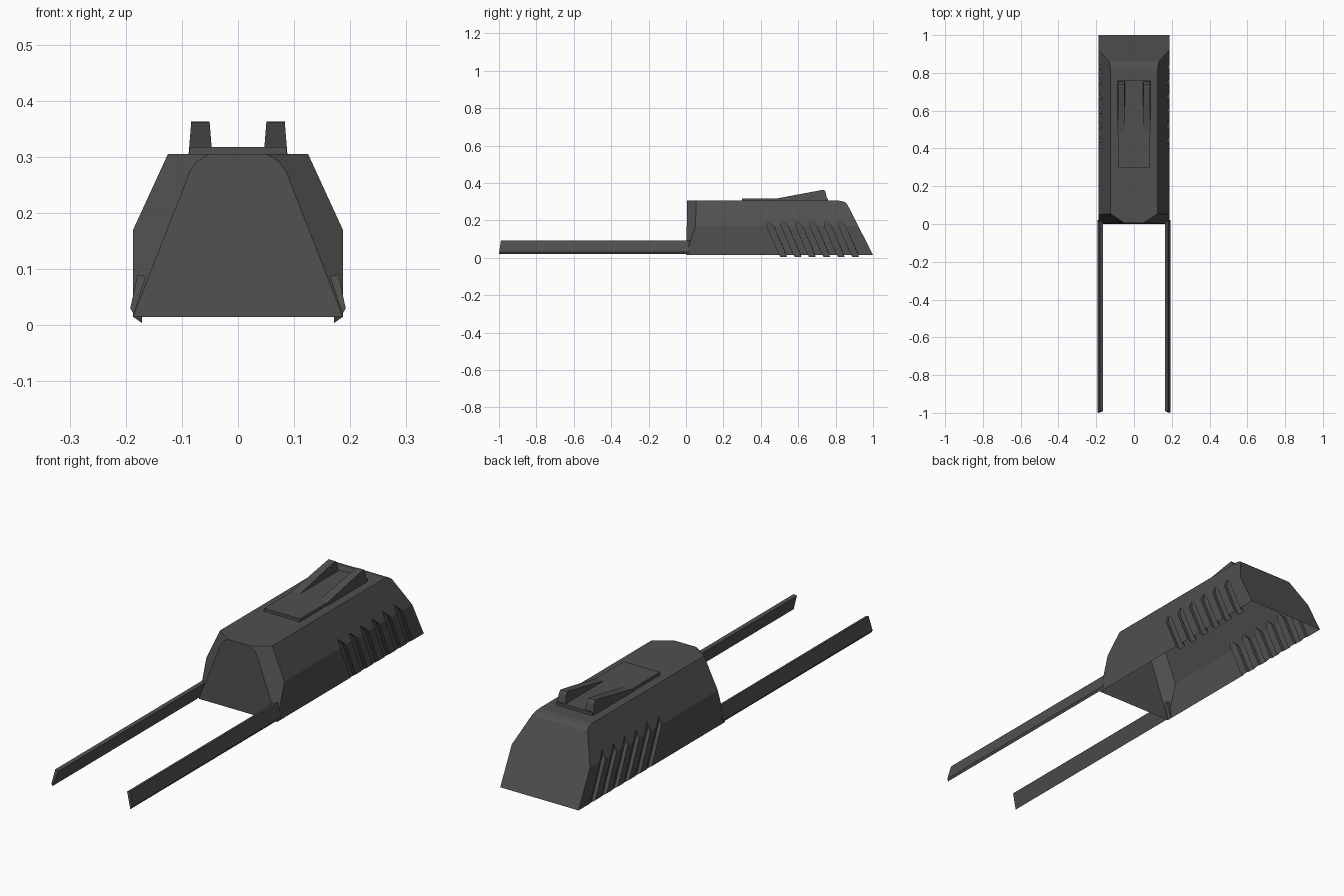
import bpy, bmesh

if "Cube" in bpy.data.objects:
    bpy.data.objects.remove(bpy.data.objects["Cube"])

mat = bpy.data.materials.new("dark_grey")
mat.diffuse_color = (0.08, 0.08, 0.08, 1)
mat.use_nodes = True
mat.node_tree.nodes["Principled BSDF"].inputs["Base Color"].default_value = mat.diffuse_color


def make(name, faces):
    """Build an object from polygons given as coordinate lists, welding shared corners."""
    bm = bmesh.new()
    for f in faces:
        bm.faces.new([bm.verts.new(p) for p in f])
    bmesh.ops.remove_doubles(bm, verts=bm.verts, dist=0.0005)
    bmesh.ops.recalc_face_normals(bm, faces=bm.faces)
    me = bpy.data.meshes.new(name)
    bm.to_mesh(me)
    bm.free()
    me.materials.append(mat)
    ob = bpy.data.objects.new(name, me)
    bpy.context.collection.objects.link(ob)
    return ob


def loft(name, a, b):
    """Closed solid between two matching outlines."""
    n = len(a)
    sides = [[a[i], a[(i + 1) % n], b[(i + 1) % n], b[i]] for i in range(n)]
    return make(name, [a, b] + sides)


W, Z0, ZC, ZT = 0.187, 0.015, 0.17, 0.305   # half width, base, crease, top


def wall_x(z):
    return W - max(0, z - ZC) * 0.062 / 0.135


def rear_y(z):
    return 1 - (z - Z0) * 0.509


# Rounded rear top edge and rounded front panel corner
rear_arc = [(rear_y(0.288), 0.288), (0.847, 0.299), (0.82, ZT)]
front_arc = [(0.097, 0.245), (0.087, 0.272), (0.073, 0.292), (0.052, ZT)]

faces = []
for s in (-1, 1):
    lower = [(s * W, 0, Z0)]
    upper = [(s * W, 0.05, ZC)]
    for i in range(6):
        # Slanted vent slot, open at the bottom and pointed at the top
        t = 0.43 + 0.077 * i
        l, r, sh, xi = t + 0.002, t + 0.038, 0.068, 0.171
        apex = (s * wall_x(0.205), t + 0.002, 0.205)
        bl, br = (s * W, l + sh, Z0), (s * W, r + sh, Z0)
        tl, tr = (s * W, l, ZC), (s * W, r, ZC)
        il, ir = (s * xi, l, ZC), (s * xi, r, ZC)
        dl, dr = (s * xi, l + sh + 0.004, 0.004), (s * xi, r + sh + 0.004, 0.004)
        lower += [bl, tl, tr, br]
        upper += [tl, apex, tr]
        faces += [[dl, dr, ir, apex, il], [bl, tl, il, dl], [br, tr, ir, dr],
                  [tl, apex, il], [tr, apex, ir]]
    lower += [(s * W, 1, Z0), (s * W, rear_y(ZC), ZC)]
    upper += [(s * W, rear_y(ZC), ZC)]
    upper += [(s * wall_x(z), y, z) for y, z in rear_arc] + [(s * 0.125, 0.055, ZT)]
    # Close the lower wall along the crease, sharing the slot corners
    lower += [(s * W, 0.05, ZC)]
    faces += [lower, upper]
    # Front corner chamfer
    faces.append([(s * W, 0, Z0), (s * W, 0.05, ZC), (s * 0.125, 0.055, ZT)]
                 + [(s * x, 0.006, z) for x, z in reversed(front_arc)])


def both(pts):
    """Mirror a half outline to a full one."""
    return pts + [(-x, y, z) for x, y, z in reversed(pts)]


# Front panel, roof, rear panel and rounded rear edge; the underside is open
faces.append(both([(W, 0, Z0)] + [(x, 0.006, z) for x, z in front_arc]))
faces.append(both([(0.052, 0.006, ZT), (0.125, 0.055, ZT), (0.125, 0.82, ZT)]))
faces.append(both([(W, 1, Z0), (W, rear_y(ZC), ZC), (wall_x(0.288), *rear_arc[0])]))
for a, b in zip(rear_arc, rear_arc[1:]):
    faces.append(both([(wall_x(a[1]), *a), (wall_x(b[1]), *b)]))
make("body_shell", faces)

# Raised plate on the roof
plate = [(-0.086, 0.3), (0.086, 0.3), (0.086, 0.76), (-0.086, 0.76)]
loft("top_plate", [(x, y, 0.303) for x, y in plate], [(x, y, 0.318) for x, y in plate])

# Rear sight fins and long front rails
fin = [(0.48, 0.316), (0.72, 0.361), (0.738, 0.363), (0.746, 0.352), (0.756, 0.305), (0.48, 0.305)]
rail = [(0.186, 0.02), (0.192, 0.03), (0.179, 0.091), (0.164, 0.087)]
for s, side in ((-1, "left"), (1, "right")):
    def fx(x, z, d):
        return s * (x + d * (z - 0.305) * 0.08)
    loft("sight_fin_" + side,
         [(fx(0.046, z, 1), y, z) for y, z in fin],
         [(fx(0.088, z, -1), y, z) for y, z in fin])
    loft("rail_" + side,
         [(s * x, -1 + (z - 0.02) * 0.14, z) for x, z in rail],
         [(s * x, 0.02, z) for x, z in rail])
